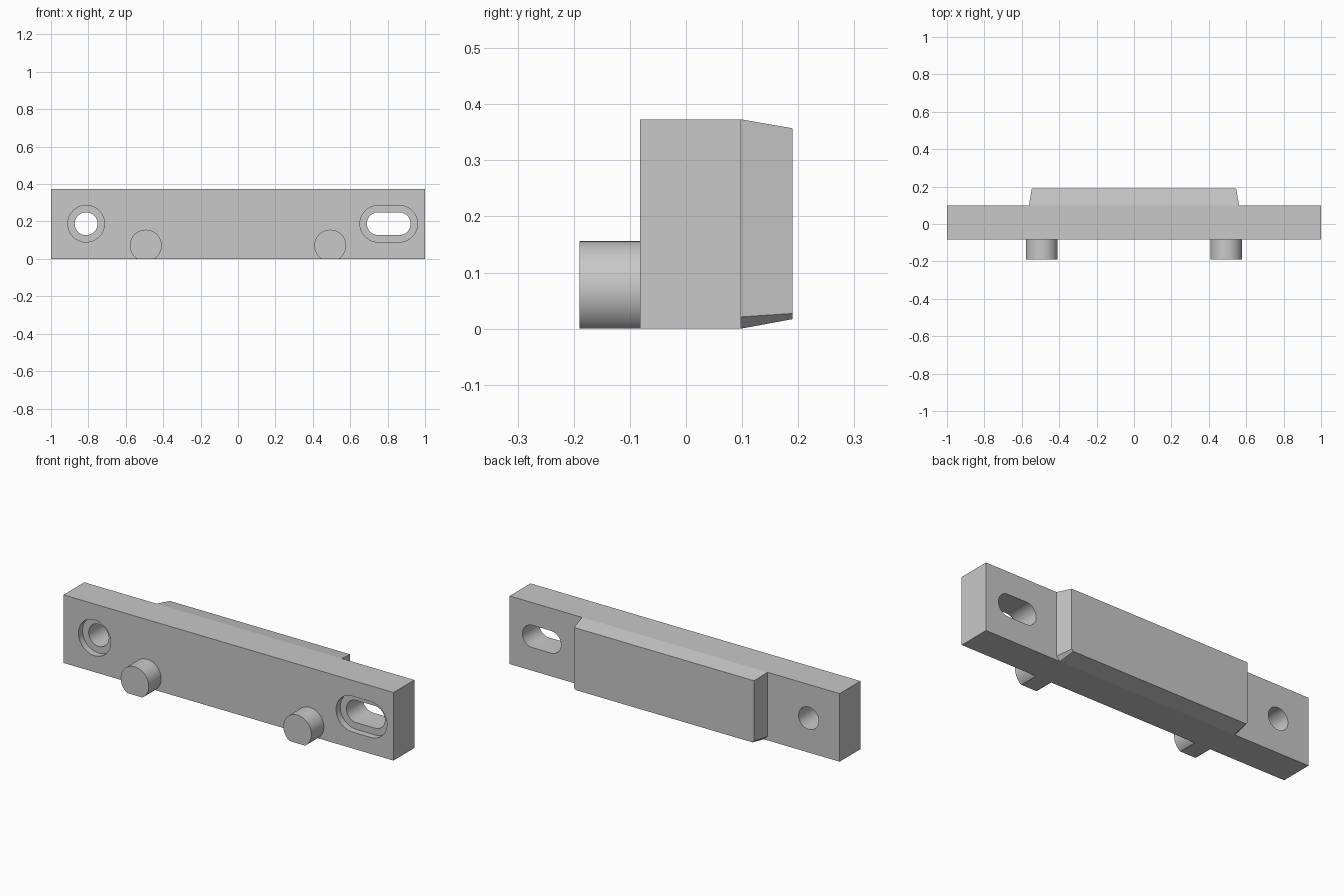
import bpy, bmesh, math

if "Cube" in bpy.data.objects:
    bpy.data.objects.remove(bpy.data.objects["Cube"])

grey = bpy.data.materials.new("plain grey")
grey.diffuse_color = (0.58, 0.58, 0.58, 1)
grey.use_nodes = True
grey.node_tree.nodes["Principled BSDF"].inputs["Base Color"].default_value = grey.diffuse_color


def loft(name, front, y0, back, y1):
    """Solid between two matching x-z outlines at depths y0 and y1."""
    bm = bmesh.new()
    a = [bm.verts.new((x, y0, z)) for x, z in front]
    b = [bm.verts.new((x, y1, z)) for x, z in back]
    n = len(a)
    bm.faces.new(a)
    bm.faces.new(b[::-1])
    for i in range(n):
        j = (i + 1) % n
        bm.faces.new((a[j], a[i], b[i], b[j]))
    bmesh.ops.recalc_face_normals(bm, faces=bm.faces)
    mesh = bpy.data.meshes.new(name)
    bm.to_mesh(mesh)
    bm.free()
    mesh.materials.append(grey)
    obj = bpy.data.objects.new(name, mesh)
    bpy.context.collection.objects.link(obj)
    return obj


def activate(obj):
    bpy.ops.object.select_all(action='DESELECT')
    obj.select_set(True)
    bpy.context.view_layer.objects.active = obj


def arc(cx, cz, r, start, end, steps):
    return [(cx + r * math.cos(t), cz + r * math.sin(t))
            for t in (start + (end - start) * i / steps for i in range(steps + 1))]


def slot(cx, cz, r, half):
    """Rounded slot outline; half = 0 gives a circle."""
    q = math.pi / 2
    right = arc(cx + half, cz, r, -q, q, 24)
    left = arc(cx - half, cz, r, q, 3 * q, 24)
    return right + left if half else right + left[1:-1]


def block_outline(w, z0, z1, c):
    """Rectangle with both lower corners chamfered."""
    return [(-w + c, z0), (w - c, z0), (w, z0 + c), (w, z1), (-w, z1), (-w, z0 + c)]


FRONT, BACK, TOP = -0.082, 0.098, 0.373

# Mounting plate
rect = [(-1, 0), (1, 0), (1, TOP), (-1, TOP)]
plate = loft("mounting_plate", rect, FRONT, rect, BACK)

# Round hole and long slot, each with a shallow recess at the front
for cx, half in ((-0.812, 0), (0.806, 0.056)):
    for r, depth in ((0.098, FRONT + 0.036), (0.061, BACK + 0.05)):
        outline = slot(cx, 0.188, r, half)
        cutter = loft("hole_cutter", outline, FRONT - 0.05, outline, depth)
        cutter.hide_render = True
        activate(plate)
        mod = plate.modifiers.new("hole", 'BOOLEAN')
        mod.operation = 'DIFFERENCE'
        mod.solver = 'EXACT'
        mod.object = cutter
        bpy.ops.object.modifier_apply(modifier=mod.name)
        bpy.data.objects.remove(cutter)

# Tapered block on the back
loft("back_block", block_outline(0.562, 0, TOP, 0.021), BACK,
     block_outline(0.546, 0.017, 0.357, 0.010), 0.19)

# Front pins, cut flat along the bottom
PIN_R, PIN_Z = 0.085, 0.071
low = math.asin(-PIN_Z / PIN_R)
pins = []
for side, x in (("left", -0.493), ("right", 0.493)):
    outline = arc(x, PIN_Z, PIN_R, low, math.pi - low, 48)
    pins.append(loft(side + "_pin", outline, -0.19, outline, FRONT))

for obj in [plate] + pins:
    activate(obj)
    bpy.ops.object.shade_smooth_by_angle(angle=math.radians(30))
